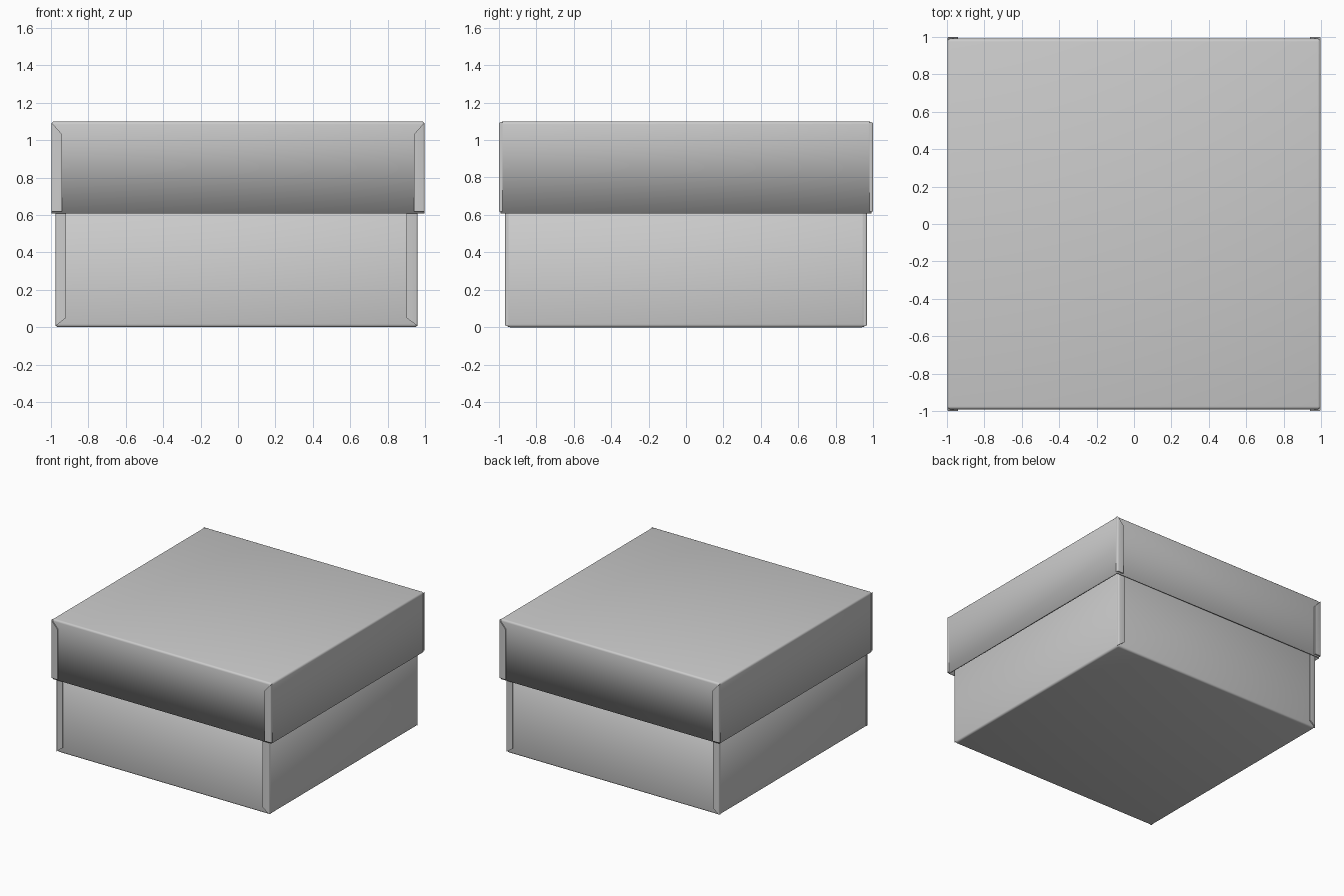
import bpy, bmesh
from mathutils import Vector

if "Cube" in bpy.data.objects:
    bpy.data.objects.remove(bpy.data.objects["Cube"])


def finish(bm, name):
    bmesh.ops.recalc_face_normals(bm, faces=bm.faces)
    me = bpy.data.meshes.new(name)
    bm.to_mesh(me)
    bm.free()
    ob = bpy.data.objects.new(name, me)
    bpy.context.collection.objects.link(ob)
    bpy.ops.object.select_all(action='DESELECT')
    ob.select_set(True)
    bpy.context.view_layer.objects.active = ob
    bpy.ops.object.shade_smooth_by_angle(angle=0.7)
    return ob


def tray(name, x0, x1, y, z_closed, z_open, thick):
    """Thin folded-card box with one open end and softly rounded folds."""
    bm = bmesh.new()
    def ring(z):
        return [bm.verts.new(p) for p in
                ((x0, -y, z), (x1, -y, z), (x1, y, z), (x0, y, z))]
    a, b = ring(z_closed), ring(z_open)
    bm.faces.new(a)
    for i in range(4):
        j = (i + 1) % 4
        bm.faces.new((a[i], a[j], b[j], b[i]))
    bmesh.ops.recalc_face_normals(bm, faces=bm.faces)
    # make sure normals face outwards from the open shell
    bm.faces.ensure_lookup_table()
    mid = Vector(((x0 + x1) / 2, 0, (z_closed + z_open) / 2))
    if sum((f.calc_center_median() - mid).dot(f.normal) for f in bm.faces) < 0:
        bmesh.ops.reverse_faces(bm, faces=bm.faces[:])
    folds = [e for e in bm.edges if not e.is_boundary]
    bmesh.ops.bevel(bm, geom=folds, offset=0.016, segments=3, profile=0.5,
                    affect='EDGES')
    me = bpy.data.meshes.new(name)
    bm.to_mesh(me)
    bm.free()
    ob = bpy.data.objects.new(name, me)
    bpy.context.collection.objects.link(ob)
    sol = ob.modifiers.new("card", 'SOLIDIFY')
    sol.thickness = thick
    sol.offset = -1
    bpy.context.view_layer.objects.active = ob
    ob.select_set(True)
    bpy.ops.object.shade_smooth_by_angle(angle=0.7)
    ob.select_set(False)


def tab(name, x_edge, x_in, y_in, y_out, z_closed, z_short, z_open):
    """Glued corner flap with a mitred end at the closed side of the box."""
    bm = bmesh.new()
    outline = ((x_edge, z_closed), (x_in, z_short), (x_in, z_open), (x_edge, z_open))
    inner = [bm.verts.new((x, y_in, z)) for x, z in outline]
    outer = [bm.verts.new((x, y_out, z)) for x, z in outline]
    bm.faces.new(inner)
    bm.faces.new(outer)
    for i in range(4):
        j = (i + 1) % 4
        bm.faces.new((inner[i], inner[j], outer[j], outer[i]))
    bmesh.ops.recalc_face_normals(bm, faces=bm.faces)
    # round the flap where it folds round the corner
    fold = [e for e in bm.edges if all(abs(v.co.x - x_edge) < 1e-5 and
                                       abs(v.co.y - y_out) < 1e-5 for v in e.verts)]
    bmesh.ops.bevel(bm, geom=fold, offset=0.009, segments=3, profile=0.5,
                    affect='EDGES')
    finish(bm, name)


# Lid and base shells
tray("lid", -0.998, 0.998, 0.991, 1.10, 0.608, 0.012)
tray("base", -0.975, 0.96, 0.957, 0.0, 1.07, 0.012)

# Corner flaps on the front and back
for s, where in ((-1, "front"), (1, "back")):
    for x, side in ((-1, "left"), (1, "right")):
        tab(f"lid_flap_{where}_{side}", x * 0.998, x * 0.94,
            s * 0.980, s * 1.0, 1.095, 1.03, 0.618)
        edge, inner = ((-0.975, -0.92), (0.96, 0.90))[x > 0]
        tab(f"base_flap_{where}_{side}", edge, inner,
            s * 0.947, s * 0.966, 0.006, 0.05, 1.07)
